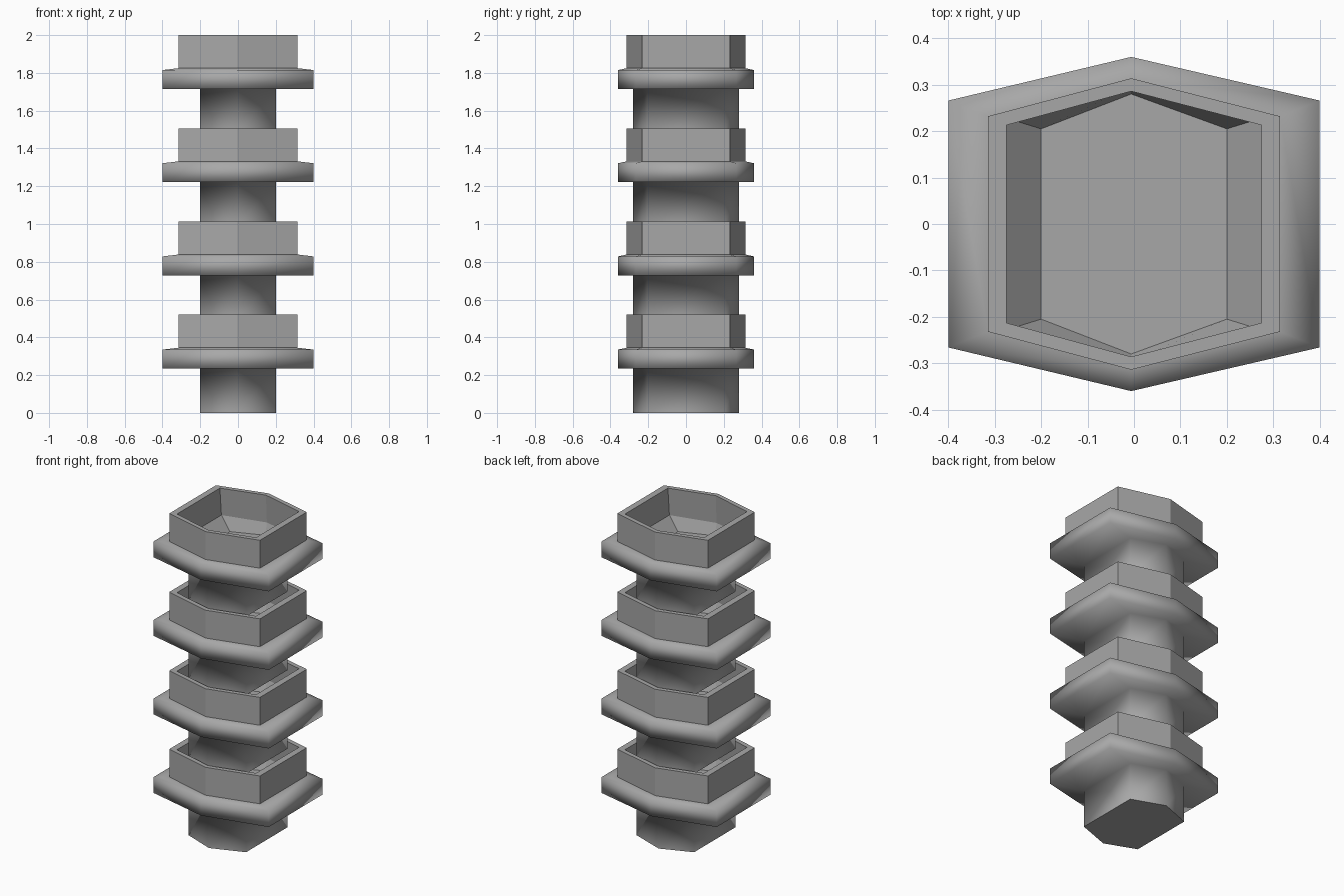
import bpy
import bmesh

cube = bpy.data.objects.get("Cube")
if cube:
    bpy.data.objects.remove(cube)

# Plain grey finish
grey = bpy.data.materials.new("mid grey")
grey.use_nodes = True
colour = (0.39, 0.39, 0.39, 1)
grey.diffuse_color = colour
grey.node_tree.nodes["Principled BSDF"].inputs["Base Color"].default_value = colour

# One segment as stacked hexagons: half width, corner y, apex y, height
STEM = (0.20, 0.205, 0.28)
FLANGE = (0.40, 0.266, 0.36)
CUP = (0.315, 0.232, 0.314)
RIM = (0.275, 0.213, 0.286)
WELL = (0.275, 0.228, 0.295)
PROFILE = [
    (STEM, 0), (STEM, 0.235),
    (FLANGE, 0.235), (FLANGE, 0.335),
    (CUP, 0.345), (CUP, 0.52),
    (RIM, 0.52), (WELL, 0.345),
    (STEM, 0.27),
]
SMOOTH_BANDS = 4   # stem, underside, flange side and flange top
APEX_X = -0.006


def hexagon(bm, size, z):
    w, c, a = size
    points = [(APEX_X, -a), (w, -c), (w, c), (APEX_X, a), (-w, c), (-w, -c)]
    return [bm.verts.new((x, y, z)) for x, y in points]


bm = bmesh.new()
rings = [hexagon(bm, size, z) for size, z in PROFILE]
for band, (low, high) in enumerate(zip(rings, rings[1:])):
    for i in range(6):
        j = (i + 1) % 6
        face = bm.faces.new((low[i], low[j], high[j], high[i]))
        face.smooth = band < SMOOTH_BANDS

# Closed stem foot and cup floor
bm.faces.new(rings[0][::-1])
bm.faces.new(rings[-1])

mesh = bpy.data.meshes.new("hex_column")
bm.to_mesh(mesh)
bm.free()
mesh.materials.append(grey)
column = bpy.data.objects.new("hex_column", mesh)
bpy.context.collection.objects.link(column)

# Four segments, each nested slightly into the cup below
stack = column.modifiers.new("segment stack", "ARRAY")
stack.count = 4
stack.use_relative_offset = False
stack.use_constant_offset = True
stack.constant_offset_displace = (0, 0, 0.4933)
